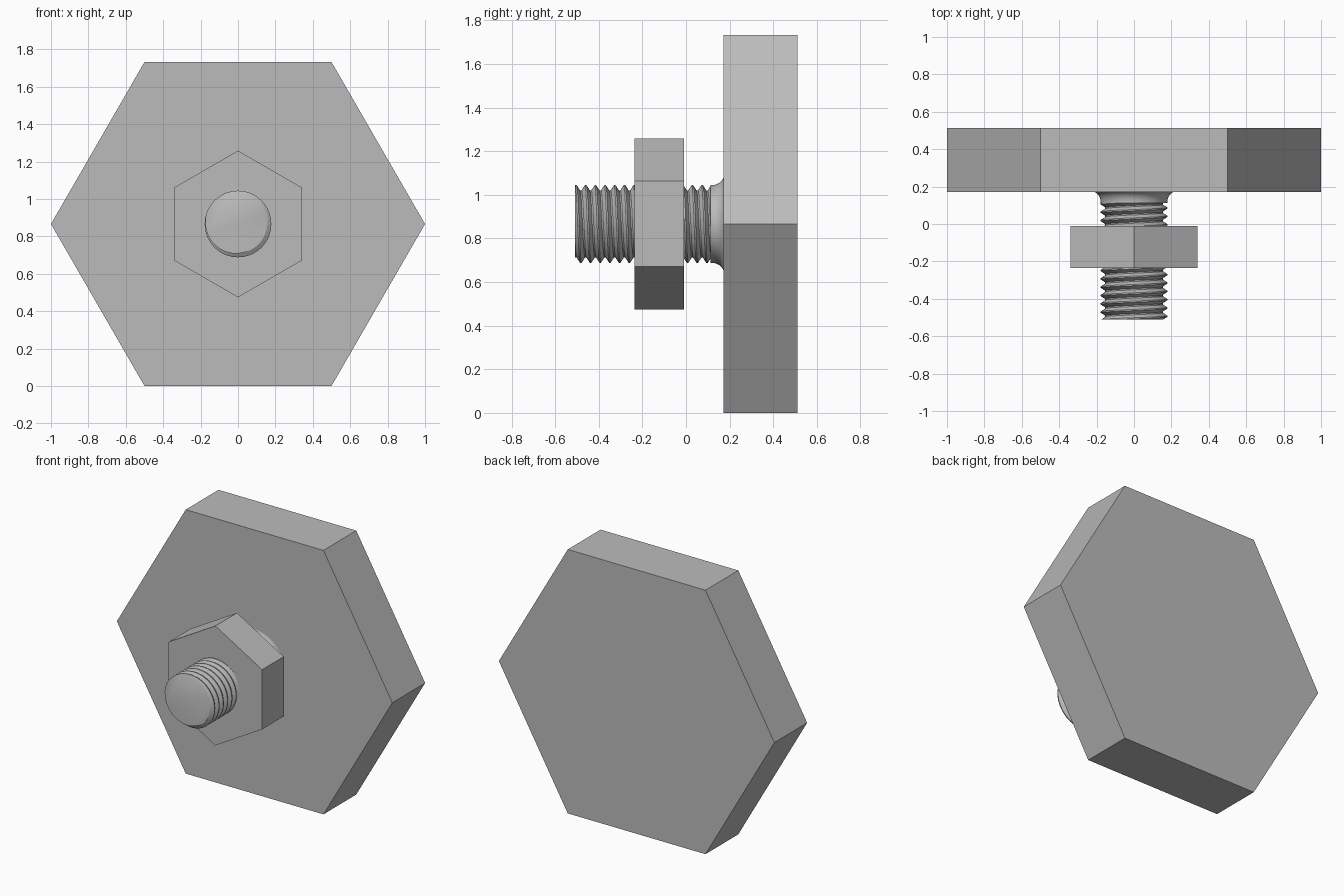
import bpy, bmesh, math
from mathutils import Matrix

if "Cube" in bpy.data.objects:
    bpy.data.objects.remove(bpy.data.objects["Cube"])

CZ = math.sqrt(3) / 2          # height of the bolt axis
PITCH = 0.0445
CREST, ROOT = 0.178, 0.154
Y0, Y1 = -0.51, 0.115          # threaded length

steel = bpy.data.materials.new("grey steel")
steel.use_nodes = True
GREY = (0.5, 0.5, 0.5, 1)
steel.diffuse_color = GREY
steel.node_tree.nodes["Principled BSDF"].inputs["Base Color"].default_value = GREY


def finish(name, bm, smooth=None):
    bmesh.ops.recalc_face_normals(bm, faces=bm.faces)
    mesh = bpy.data.meshes.new(name)
    bm.to_mesh(mesh)
    bm.free()
    mesh.materials.append(steel)
    ob = bpy.data.objects.new(name, mesh)
    bpy.context.collection.objects.link(ob)
    if smooth:
        bpy.ops.object.select_all(action='DESELECT')
        ob.select_set(True)
        bpy.context.view_layer.objects.active = ob
        bpy.ops.object.shade_smooth_by_angle(angle=math.radians(smooth))
    return ob


def hex_block(name, radius, ya, yb, turn):
    """Hexagonal prism along y."""
    bm = bmesh.new()
    ring = [bm.verts.new((radius * math.cos(turn + i * math.pi / 3), ya,
                          CZ + radius * math.sin(turn + i * math.pi / 3))) for i in range(6)]
    base = bm.faces.new(ring)
    top = bmesh.ops.extrude_face_region(bm, geom=[base])["geom"]
    bmesh.ops.translate(bm, vec=(0, yb - ya, 0),
                        verts=[g for g in top if isinstance(g, bmesh.types.BMVert)])
    return finish(name, bm)


hex_block("bolt_head", 1.0, 0.172, 0.512, 0)
hex_block("nut", 0.392, -0.235, -0.01, math.pi / 6)


# Threaded shank: rows follow the helix and are clipped at both ends
def thread_radius(phase):
    d = abs((phase % 1) - 0.5) * 2          # 0 at crest, 1 at root
    t = min(max((d - 0.15) / 0.7, 0), 1)
    return CREST + (ROOT - CREST) * t


SEG, SUB = 64, 20
bm = bmesh.new()
rows = []
turns = math.ceil((Y1 - Y0) / PITCH) + 1
for k in range(-SUB, turns * SUB + 1):
    row = []
    for i in range(SEG + 1):
        a = i / SEG
        y = min(max(Y0 + PITCH * (k / SUB + a), Y0), Y1)
        r = thread_radius((y - Y0) / PITCH - a + 0.125)
        ang = -2 * math.pi * a
        row.append(bm.verts.new((r * math.cos(ang), y, CZ + r * math.sin(ang))))
    rows.append(row)
for lo, hi in zip(rows, rows[1:]):
    for i in range(SEG):
        quad = (lo[i], lo[i + 1], hi[i + 1], hi[i])
        if len({round(v.co.y, 6) for v in quad}) > 1:
            bm.faces.new(quad)
bmesh.ops.remove_doubles(bm, verts=bm.verts, dist=1e-5)
bmesh.ops.delete(bm, geom=[v for v in bm.verts if not v.link_faces], context='VERTS')
bmesh.ops.holes_fill(bm, edges=[e for e in bm.edges if e.is_boundary], sides=0)
finish("threaded_shank", bm, 35)

# Flared fillet where the shank meets the head
bm = bmesh.new()
profile = [(0.0, 0.112), (CREST, 0.112)]
profile += [(0.224 - 0.046 * math.cos(t * math.pi / 16), 0.117 + 0.056 * math.sin(t * math.pi / 16))
            for t in range(9)]
pts = [bm.verts.new((r, y, CZ)) for r, y in profile]
edges = [bm.edges.new(p) for p in zip(pts, pts[1:])]
bmesh.ops.spin(bm, geom=pts + edges, cent=(0, 0, CZ), axis=(0, 1, 0),
               angle=2 * math.pi, steps=64, use_merge=True)
bmesh.ops.remove_doubles(bm, verts=bm.verts, dist=1e-5)
finish("shank_fillet", bm, 35)
